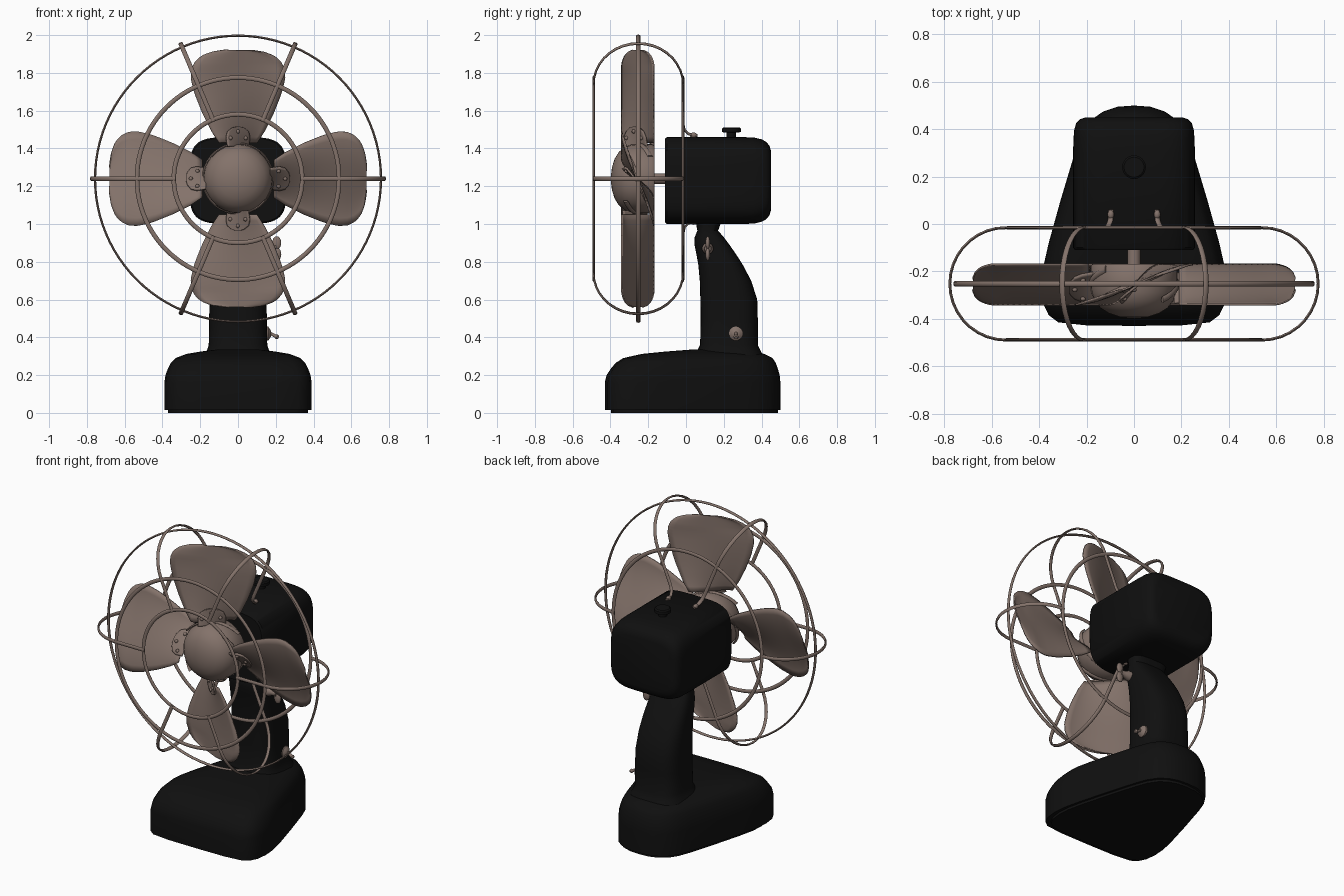
import bpy, bmesh, math
from mathutils import Vector as V

if "Cube" in bpy.data.objects:
    bpy.data.objects.remove(bpy.data.objects["Cube"])

def material(name, rgb):
    m = bpy.data.materials.new(name)
    m.diffuse_color = (*rgb, 1)
    m.use_nodes = True
    m.node_tree.nodes["Principled BSDF"].inputs["Base Color"].default_value = m.diffuse_color
    return m

BLACK = material("black enamel", (0.005, 0.005, 0.005))
BRONZE = material("brown metal", (0.23, 0.17, 0.145))
CZ, CY = 1.24, -0.255          # fan axis height, blade plane

def finish(name, bm, mat, angle=40):
    bmesh.ops.recalc_face_normals(bm, faces=bm.faces)
    me = bpy.data.meshes.new(name)
    bm.to_mesh(me)
    bm.free()
    me.materials.append(mat)
    ob = bpy.data.objects.new(name, me)
    bpy.context.collection.objects.link(ob)
    bpy.ops.object.select_all(action='DESELECT')
    ob.select_set(True)
    bpy.context.view_layer.objects.active = ob
    bpy.ops.object.shade_smooth_by_angle(angle=math.radians(angle))
    return ob

def loft(name, rings, mat, closed=False, angle=40):
    """Skin a list of equal-length closed rings; cap the ends unless closed."""
    bm = bmesh.new()
    vs = [[bm.verts.new(p) for p in r] for r in rings]
    n = len(rings[0])
    pairs = list(zip(vs, vs[1:])) + ([(vs[-1], vs[0])] if closed else [])
    for a, b in pairs:
        for i in range(n):
            bm.faces.new((a[i], a[(i + 1) % n], b[(i + 1) % n], b[i]))
    if not closed:
        bm.faces.new(vs[0])
        bm.faces.new(vs[-1])
    return finish(name, bm, mat, angle)

def sweep(name, path, side, thick, width, closed=False, mat=BRONZE):
    """Flattened wire: 'width' along the side vector, 'thick' across it."""
    path, side, rings, n = [V(p) for p in path], V(side).normalized(), [], len(path)
    for i, p in enumerate(path):
        a = path[i - 1] if closed or i else p
        b = path[(i + 1) % n] if closed or i < n - 1 else p
        nor = (b - a).cross(side).normalized()
        rings.append([p + nor * thick * math.cos(k * math.pi / 4) + side * width * math.sin(k * math.pi / 4)
                      for k in range(8)])
    return loft(name, rings, mat, closed, 60)

def oval(hx, hy, n, count=48):
    """Superellipse outline points."""
    pts = []
    for i in range(count):
        c, s = math.cos(2 * math.pi * i / count), math.sin(2 * math.pi * i / count)
        pts.append((hx * math.copysign(abs(c) ** (2 / n), c), hy * math.copysign(abs(s) ** (2 / n), s)))
    return pts

def turned(name, base, axis, profile, mat):
    """Lathe: profile of (distance along axis, radius)."""
    axis = V(axis).normalized()
    u = axis.orthogonal().normalized()
    w = axis.cross(u)
    loft(name, [[V(base) + axis * d + u * x + w * y for x, y in oval(r, r, 2, 32)] for d, r in profile], mat)

def ball(name, loc, scale, mat=BRONZE):
    bm = bmesh.new()
    bmesh.ops.create_uvsphere(bm, u_segments=16, v_segments=10, radius=1)
    bmesh.ops.scale(bm, vec=V(scale), verts=bm.verts)
    bmesh.ops.translate(bm, vec=V(loc), verts=bm.verts)
    return finish(name, bm, mat, 60)

def interp(table, x):
    for (x0, y0), (x1, y1) in zip(table, table[1:]):
        if x <= x1:
            return y0 + (y1 - y0) * (x - x0) / (x1 - x0)
    return table[-1][1]

# base: wedge outline shrinking toward the neck
half = [(0, .5), (.07, .495), (.13, .475), (.18, .44), (.22, .38), (.25, .3), (.31, .1), (.36, -.08),
        (.385, -.19), (.39, -.27), (.382, -.34), (.36, -.385), (.32, -.415), (.2, -.428), (0, -.43)]
outline = half + [(-x, y) for x, y in half[-2:0:-1]]
levels = [(.95, 0), (.95, .015), (1, .016), (1, .16), (.985, .2), (.95, .235), (.91, .265),
          (.85, .29), (.7, .312), (.5, .325), (.3, .335)]
loft("base", [[(x * s, .22 + (y - .22) * s, z) for x, y in outline] for s, z in levels], BLACK)

# neck: sections (z, front y, back y, half width)
neck = [(.3, .05, .41, .18), (.33, .06, .395, .165), (.36, .075, .38, .155), (.5, .077, .38, .153),
        (.6, .076, .377, .15), (.7, .073, .345, .147), (.785, .065, .3, .142), (.84, .055, .265, .138),
        (.89, .045, .23, .132), (.93, .046, .2, .125), (.965, .06, .17, .118), (1.02, .05, .19, .125)]
loft("neck", [[(x, (a + b) / 2 + y, z) for x, y in oval(hx, (b - a) / 2, 3)] for z, a, b, hx in neck], BLACK)

# motor housing: rounded box, domed at the back
motor = [(-.11, .97, .97), (-.1, 1, 1), (.3, 1, 1), (.36, .995, .99), (.4, .98, .95), (.425, .95, .89),
         (.442, .89, .8), (.45, .8, .68)]
loft("motor_housing", [[(x * sx, y, CZ - .01 + z * sz) for x, z in oval(.257, .23, 4.2, 64)]
                       for y, sx, sz in motor], BLACK)
turned("top_knob", (0, .24, 1.45), (0, 0, 1), [(0, .025), (.035, .025), (.036, .05), (.055, .05), (.062, .042)], BLACK)

# shaft and hub
turned("shaft", (0, -.2, CZ), (0, 1, 0), [(0, .028), (.12, .028)], BRONZE)
turned("hub", (0, 0, CZ), (0, 1, 0),
       [(-.397, .02), (-.392, .06), (-.378, .105), (-.355, .142), (-.325, .166), (-.29, .18), (-.25, .184),
        (-.18, .184), (-.168, .175)], BRONZE)

# blades with twisted sheet, root bracket, rivets and hub strap
blade_w = [(.19, .1), (.25, .14), (.35, .19), (.45, .23), (.53, .25), (.58, .247), (.62, .228),
           (.65, .195), (.67, .14), (.68, .07)]
bracket_w = [(.17, .055), (.22, .062), (.25, .055), (.27, .03), (.275, .01)]

def blade_point(r, t, rad, tan, lift=0):
    w = interp(blade_w, r)
    drop = 1 if r < .55 else min(1, w / .24)
    y = CY + .085 * drop * math.sin(t / w * 1.35) / math.sin(1.35) + lift
    bulge = .012 * (1 - (t / w) ** 2)
    return V((0, y - .3 * bulge, CZ)) + rad * r + tan * t

def sheet(name, table, rad, tan, thickness, lift=0):
    bm = bmesh.new()
    r0, r1 = table[0][0], table[-1][0]
    rows = []
    for i in range(25):
        r = r0 + (r1 - r0) * math.sin(i / 24 * math.pi / 2)
        w = interp(table, r)
        rows.append([bm.verts.new(blade_point(r, w * (j / 6 - 1), rad, tan, lift)) for j in range(13)])
    for a, b in zip(rows, rows[1:]):
        for j in range(12):
            bm.faces.new((a[j], a[j + 1], b[j + 1], b[j]))
    ob = finish(name, bm, BRONZE)
    mod = ob.modifiers.new("thickness", 'SOLIDIFY')
    mod.thickness, mod.offset = thickness, 0

for k in range(4):
    a = k * math.pi / 2
    rad, tan = V((math.cos(a), 0, math.sin(a))), V((math.sin(a), 0, -math.cos(a)))
    sheet(f"blade_{k}", blade_w, rad, tan, .008)
    sheet(f"blade_bracket_{k}", bracket_w, rad, tan, .01, -.012)
    for r, t in ((.25, 0), (.215, .04), (.215, -.04)):
        ball(f"blade_rivet_{k}", blade_point(r, t, rad, tan, -.018), (.011, .011, .011))
    arc = [math.radians(d) for d in range(-50, 51, 10)]
    sweep(f"hub_strap_{k}", [V((0, CY + .075 * f, CZ)) + (rad * math.cos(f) + tan * math.sin(f)) * .185
                             for f in arc], (0, 1, 0), .006, .014)

# cage rings: (radius, y, radial half size, depth half size)
for name, R, y, t, w in (("front_inner_ring", .34, -.488, .012, .007), ("front_outer_ring", .535, -.488, .012, .007),
                         ("back_ring", .535, -.016, .012, .007), ("rim_ring", .757, -.2525, .006, .011)):
    sweep(name, [(R * math.cos(i * math.pi / 48), y, CZ + R * math.sin(i * math.pi / 48)) for i in range(96)],
          (0, 1, 0), t, w, True)

# cage ribs: C-shaped straps; the slanted ones run on to feet on the motor
for deg in (0, 180, 67, 113, 247, 293):
    a = math.radians(deg)
    rad, tan = V((math.cos(a), 0, math.sin(a))), V((math.sin(a), 0, -math.cos(a)))
    prof = [(.33, -.49), (.54, -.49)]
    prof += [(.54 + .2375 * math.cos(math.radians(d)), -.2525 + .2375 * math.sin(math.radians(d)))
             for d in range(-80, 81, 10)]
    prof += [(.525, -.015)] if deg % 180 == 0 else [(.54, -.015), (.32, -.015), (.28, -.008), (.258, .012),
                                                    (.25, .035), (.248, .06)]
    sweep("cage_rib", [V((0, y, CZ)) + rad * r for r, y in prof], tan, .006, .012)
    if deg % 180:
        ball("rib_foot_screw", V((0, .04, CZ)) + rad * .25, (.014, .02, .014))

# tilt wing screw on the neck
turned("tilt_screw", (.1, .115, .87), (1, 0, 0), [(0, .03), (.05, .03), (.07, .02), (.1, .018)], BRONZE)
ball("tilt_wing_upper", (.205, .115, .9), (.024, .012, .035))
ball("tilt_wing_lower", (.205, .115, .84), (.024, .012, .035))

# switch on the neck side
turned("switch_plate", (.14, .265, .42), (1, 0, 0), [(0, .037), (.02, .037), (.028, .025), (.035, .015)], BRONZE)
turned("switch_lever", (.155, .265, .43), (.055, 0, -.03), [(0, .008), (.05, .009), (.058, .013), (.068, .008)], BRONZE)
